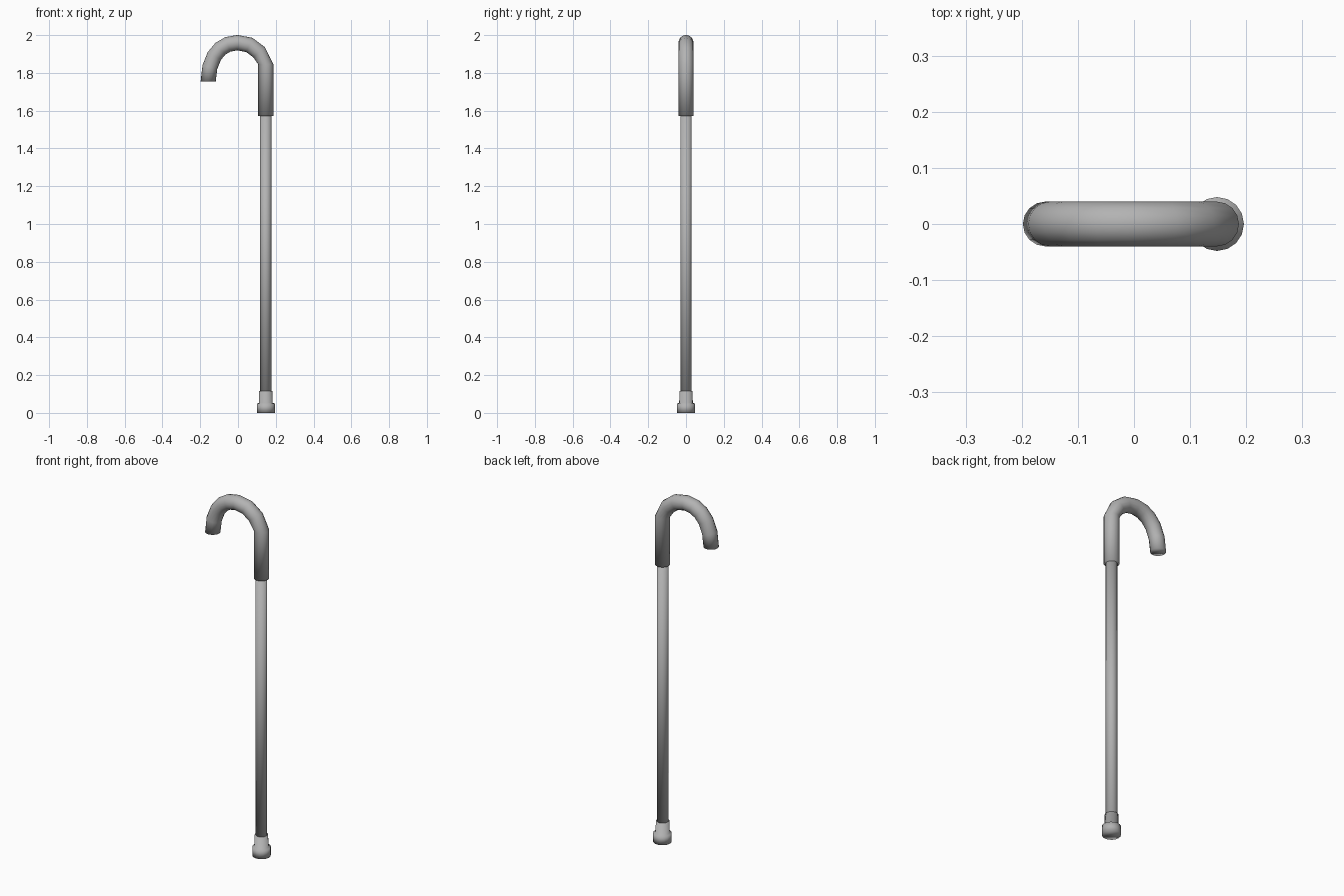
import bpy, bmesh, math
from mathutils import Vector

if "Cube" in bpy.data.objects:
    bpy.data.objects.remove(bpy.data.objects["Cube"])

AXIS = 0.147   # x of the shaft
SIDES = 16

# Dark grey used by every part
grey = bpy.data.materials.new("dark_grey")
grey.diffuse_color = (0.45, 0.45, 0.45, 1)
grey.use_nodes = True
grey.node_tree.nodes["Principled BSDF"].inputs["Base Color"].default_value = grey.diffuse_color


def sweep(name, path, level=()):
    """Capped round tube along (x, z, radius) points; rings in level lie flat."""
    bm = bmesh.new()
    pts = [Vector((x, 0, z)) for x, z, r in path]
    rings = []
    for i, (x, z, r) in enumerate(path):
        a = (pts[i] - pts[max(i - 1, 0)]).normalized()
        b = (pts[min(i + 1, len(pts) - 1)] - pts[i]).normalized()
        t = (a + b).normalized()
        miter = 1 / max(0.5, t.dot(a if a.length else b))
        if i in level:
            t, miter = Vector((0, 0, 1 if t.z > 0 else -1)), 1
        side = Vector((t.z, 0, -t.x))
        ring = []
        for k in range(SIDES):
            ang = 2 * math.pi * k / SIDES
            ring.append(bm.verts.new(pts[i] + side * (r * miter * math.cos(ang))
                                     + Vector((0, r * math.sin(ang), 0))))
        rings.append(ring)
    for lo, hi in zip(rings, rings[1:]):
        for k in range(SIDES):
            n = (k + 1) % SIDES
            bm.faces.new((lo[k], lo[n], hi[n], hi[k]))
    bm.faces.new(rings[0][::-1])
    bm.faces.new(rings[-1])
    bmesh.ops.recalc_face_normals(bm, faces=bm.faces)
    for f in bm.faces:
        f.smooth = True   # smooth throughout, ends included
    mesh = bpy.data.meshes.new(name)
    bm.to_mesh(mesh)
    bm.free()
    mesh.materials.append(grey)
    obj = bpy.data.objects.new(name, mesh)
    bpy.context.collection.objects.link(obj)
    return obj


# Rubber foot stepping in to its collar
sweep("rubber_foot", [(AXIS + 0.001, 0.0, 0.048), (AXIS + 0.001, 0.05, 0.048),
                      (AXIS + 0.001, 0.052, 0.036), (AXIS, 0.117, 0.035)],
      level=range(4))

# Long straight shaft
sweep("shaft", [(AXIS, 0.03, 0.030), (AXIS, 1.60, 0.030)])

# Hooked handle with its straight sleeve
hook = [(AXIS, 1.573), (AXIS, 1.845), (0.112, 1.909), (0.060, 1.948),
        (-0.003, 1.960), (-0.054, 1.951), (-0.093, 1.928),
        (-0.125, 1.890), (-0.149, 1.830), (-0.158, 1.754)]
sweep("hook_handle", [(x, z, 0.040) for x, z in hook], level=(0, 1, 9))
